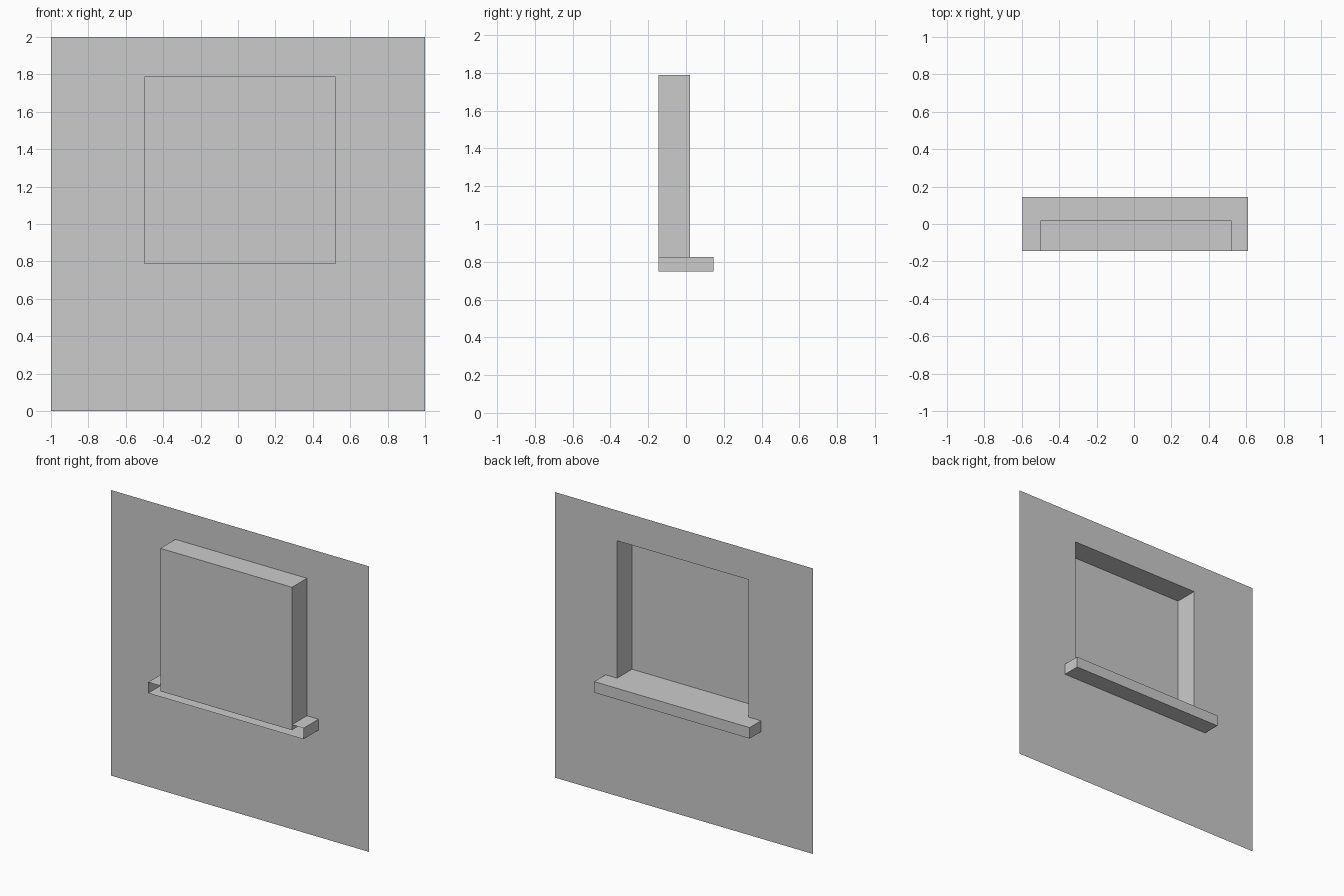
import bpy, bmesh
from mathutils import Vector

if "Cube" in bpy.data.objects:
    bpy.data.objects.remove(bpy.data.objects["Cube"])


def finish(name, bm):
    mesh = bpy.data.meshes.new(name)
    bm.to_mesh(mesh)
    bm.free()
    obj = bpy.data.objects.new(name, mesh)
    bpy.context.collection.objects.link(obj)
    return obj


def open_box(name, lo, hi, open_dir):
    """Box between two corners with the face towards open_dir removed."""
    lo, hi = Vector(lo), Vector(hi)
    bm = bmesh.new()
    bmesh.ops.create_cube(bm, size=1)
    bm.normal_update()
    gone = [f for f in bm.faces if f.normal.dot(Vector(open_dir)) > 0.9]
    bmesh.ops.delete(bm, geom=gone, context='FACES_ONLY')
    for v in bm.verts:
        v.co = (lo + hi) / 2 + v.co * (hi - lo)
    return finish(name, bm)


# Wall sheet with a window hole, at y = 0.02
WALL_Y, FRONT_Y, BACK_Y = 0.02, -0.145, 0.145
xs = (-1, -0.50, 0.52, 1)
zs = (0, 0.787, 1.788, 2)
bm = bmesh.new()
grid = [[bm.verts.new((x, WALL_Y, z)) for x in xs] for z in zs]
for r in range(3):
    for c in range(3):
        if (r, c) != (1, 1):
            bm.faces.new((grid[r][c], grid[r + 1][c],
                          grid[r + 1][c + 1], grid[r][c + 1]))
finish("wall", bm)

# Window recess, open towards the room at the back, faces pointing inwards
recess = open_box("window_recess", (xs[1], FRONT_Y, zs[1]),
                  (xs[2], WALL_Y, zs[2]), (0, 1, 0))
recess.data.flip_normals()

# Window sill passing through the wall, open at the front
open_box("window_sill", (-0.595, FRONT_Y, 0.748),
         (0.61, BACK_Y, 0.825), (0, -1, 0))
